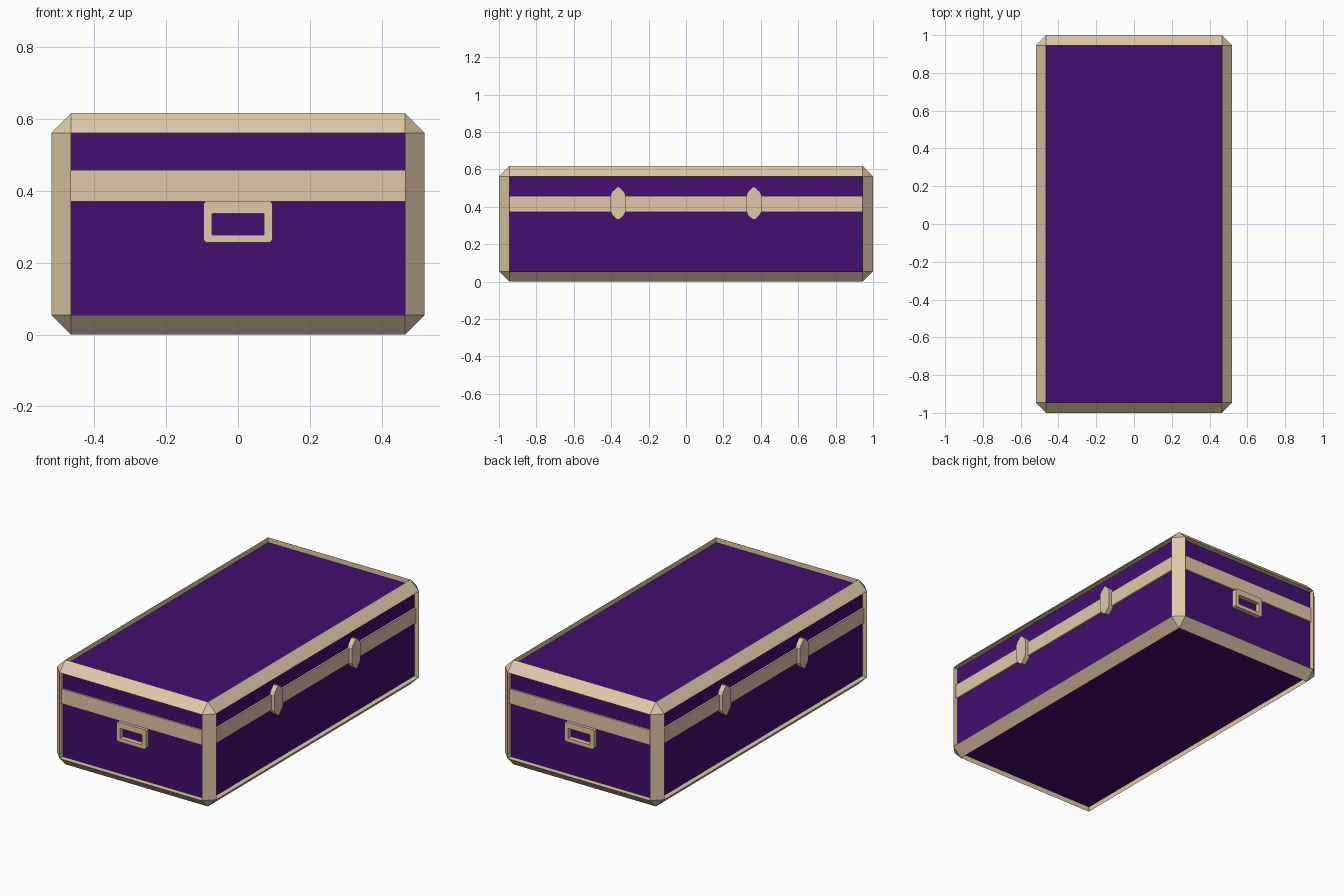
import bpy, bmesh
from mathutils import Matrix, Vector

if "Cube" in bpy.data.objects:
    bpy.data.objects.remove(bpy.data.objects["Cube"])

HX, HY, H, C = 0.52, 1.0, 0.617, 0.055   # half sizes, height, trim chamfer
RECESS = 0.03                            # panels sit below the trim


def material(name, rgb):
    m = bpy.data.materials.new(name)
    m.diffuse_color = (*rgb, 1)
    m.use_nodes = True
    m.node_tree.nodes["Principled BSDF"].inputs["Base Color"].default_value = m.diffuse_color
    return m


purple = material("deep_purple", (0.054, 0.0044, 0.162))
tan = material("tan_trim", (0.74, 0.59, 0.40))


def add(name, bm, mats):
    bmesh.ops.recalc_face_normals(bm, faces=bm.faces)
    me = bpy.data.meshes.new(name)
    bm.to_mesh(me)
    bm.free()
    for m in mats:
        me.materials.append(m)
    ob = bpy.data.objects.new(name, me)
    bpy.context.collection.objects.link(ob)
    return ob


def box(name, size, z):
    bm = bmesh.new()
    bmesh.ops.create_cube(bm, size=1, matrix=Matrix.Translation((0, 0, z)) @ Matrix.Diagonal((*size, 1)))
    return add(name, bm, [tan])


# trunk body: chamfered box, the six flat panels sunk inside the raised trim
bm = bmesh.new()
bmesh.ops.create_cube(bm, size=1, matrix=Matrix.Translation((0, 0, H / 2)) @ Matrix.Diagonal((2 * HX, 2 * HY, H, 1)))
bmesh.ops.bevel(bm, geom=bm.edges[:], offset=C, segments=1, affect='EDGES')
bm.normal_update()
panels = [f for f in bm.faces if max(abs(c) for c in f.normal) > 0.99]
for f in panels:
    n = f.normal.copy()
    new = bmesh.ops.extrude_discrete_faces(bm, faces=[f])["faces"][0]
    bmesh.ops.translate(bm, vec=-n * RECESS, verts=new.verts[:])
    new.material_index = 1
add("trunk_body", bm, [tan, purple])

# band around the lid seam
BAND = RECESS - 0.01
box("seam_band_ends", (2 * (HX - C), 2 * (HY - BAND), 0.088), 0.415)
box("seam_band_sides", (2 * (HX - BAND), 2 * (HY - C), 0.088), 0.415)


# plate made from an outline, extruded along a direction
def plate(name, pts, depth):
    bm = bmesh.new()
    f = bm.faces.new([bm.verts.new(p) for p in pts])
    top = bmesh.ops.extrude_face_region(bm, geom=[f])["geom"]
    bmesh.ops.translate(bm, vec=Vector(depth), verts=[v for v in top if isinstance(v, bmesh.types.BMVert)])
    return add(name, bm, [tan])


# latches: two on each long side
outline = [(0.04, 0.045), (0.04, -0.045), (0.032, -0.062), (0.006, -0.087), (-0.006, -0.087), (-0.032, -0.062),
           (-0.04, -0.045), (-0.04, 0.045), (-0.032, 0.062), (0.006 * -1, 0.087), (0.006, 0.087), (0.032, 0.062)]
for sx, side in ((1, "right"), (-1, "left")):
    for sy, end in ((1, "back"), (-1, "front")):
        pts = [(sx * (HX - RECESS - 0.005), sy * 0.363 + y, 0.418 + z) for y, z in outline]
        plate(f"latch_{side}_{end}", pts, (sx * 0.034, 0, 0))


# handles: clipped rectangular ring on each short side
def ring(hx, z0, z1, cut):
    return [(-hx + cut, z0), (hx - cut, z0), (hx, z0 + cut), (hx, z1 - cut),
            (hx - cut, z1), (-hx + cut, z1), (-hx, z1 - cut), (-hx, z0 + cut)]


outer, inner = ring(0.096, 0.256, 0.372, 0.008), ring(0.072, 0.278, 0.337, 0.001)
for sy, end in ((1, "back"), (-1, "front")):
    bm = bmesh.new()
    y0, y1 = sy * (HY - RECESS - 0.002), sy * (HY - 0.003)
    loops = [[bm.verts.new((x, y, z)) for x, z in o] for o, y in
             ((outer, y0), (outer, y1), (inner, y1), (inner, y0))]
    for a, b in zip(loops, loops[1:] + loops[:1]):
        for i in range(8):
            j = (i + 1) % 8
            bm.faces.new((a[i], a[j], b[j], b[i]))
    add(f"handle_{end}", bm, [tan])
